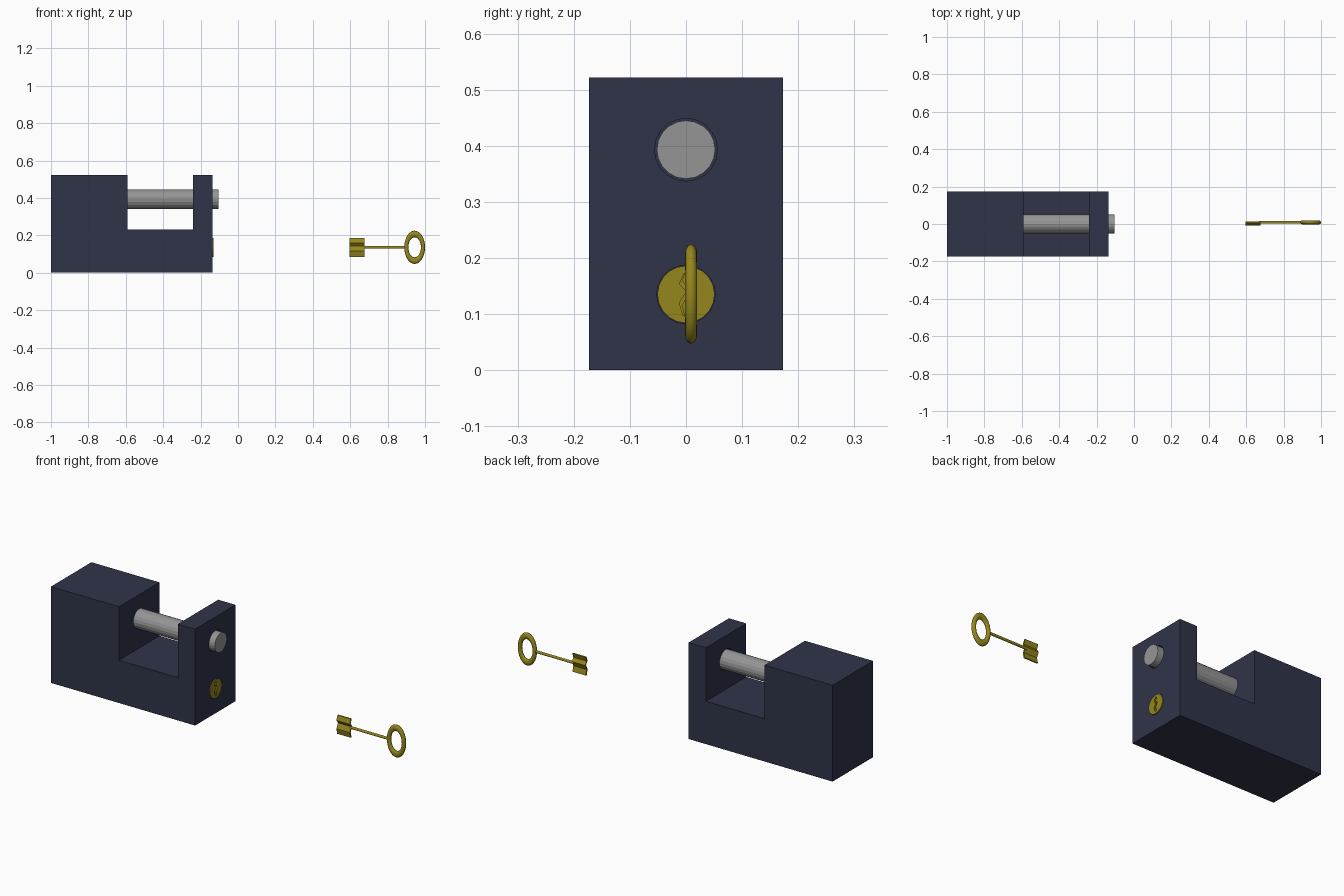
import bpy, bmesh, math
from mathutils import Matrix

if "Cube" in bpy.data.objects:
    bpy.data.objects.remove(bpy.data.objects["Cube"])


def material(name, color):
    m = bpy.data.materials.new(name)
    m.diffuse_color = color
    m.use_nodes = True
    m.node_tree.nodes["Principled BSDF"].inputs["Base Color"].default_value = m.diffuse_color
    return m


NAVY = material("dark_blue_paint", (0.028, 0.034, 0.066, 1))
BRASS = material("brass", (0.30, 0.24, 0.012, 1))
STEEL = material("dull_steel", (0.30, 0.30, 0.30, 1))


def finish(name, bm, mat=None):
    bmesh.ops.recalc_face_normals(bm, faces=bm.faces)
    me = bpy.data.meshes.new(name)
    bm.to_mesh(me)
    bm.free()
    ob = bpy.data.objects.new(name, me)
    bpy.context.collection.objects.link(ob)
    if mat:
        me.materials.append(mat)
    return ob


def prism(name, points, direction, mat=None):
    """Closed 3D outline extruded along direction."""
    bm = bmesh.new()
    face = bm.faces.new([bm.verts.new(p) for p in points])
    res = bmesh.ops.extrude_face_region(bm, geom=[face])
    verts = [v for v in res["geom"] if isinstance(v, bmesh.types.BMVert)]
    bmesh.ops.translate(bm, verts=verts, vec=direction)
    return finish(name, bm, mat)


def rod(name, x0, x1, y, z, radius, mat=None, sides=20):
    """Cylinder lying along x."""
    bm = bmesh.new()
    place = Matrix.Translation(((x0 + x1) / 2, y, z)) @ Matrix.Rotation(math.pi / 2, 4, 'Y')
    bmesh.ops.create_cone(bm, cap_ends=True, segments=sides, radius1=radius,
                          radius2=radius, depth=x1 - x0, matrix=place)
    return finish(name, bm, mat)


def cut(target, cutter):
    cutter.hide_render = True
    cutter.data.materials.clear()
    cutter.data.materials.append(target.data.materials[0])
    mod = target.modifiers.new("cut", 'BOOLEAN')
    mod.operation, mod.solver, mod.object = 'DIFFERENCE', 'EXACT', cutter
    bpy.context.view_layer.objects.active = target
    bpy.ops.object.modifier_apply(modifier=mod.name)
    bpy.data.objects.remove(cutter, do_unlink=True)


def zigzag(x, half, y_shift=0.0):
    """Wavy key section: centreline in (y, z), thickened in y."""
    line = [(0.006, 0.185), (-0.003, 0.160), (0.010, 0.142),
            (-0.003, 0.115), (0.004, 0.085)]
    right = [(x, y + y_shift + half, z) for y, z in line]
    left = [(x, y + y_shift - half, z) for y, z in reversed(line)]
    return right + left


# U-shaped lock body
W = 0.173
profile = [(-1, 0), (-0.136, 0), (-0.136, 0.522), (-0.24, 0.522),
           (-0.24, 0.232), (-0.592, 0.232), (-0.592, 0.522), (-1, 0.522)]
body = prism("lock_body", [(x, -W, z) for x, z in profile], (0, 2 * W, 0), NAVY)
cut(body, rod("bolt_hole", -0.30, -0.05, 0, 0.393, 0.056))
cut(body, rod("plug_hole", -0.25, -0.05, 0, 0.135, 0.052))

# Sliding steel bolt
rod("bolt", -0.62, -0.103, 0, 0.393, 0.052, STEEL)

# Brass plug with keyway
plug = rod("lock_plug", -0.25, -0.132, 0, 0.135, 0.051, BRASS)
keyway = prism("keyway", [(x, y, 0.135 + (z - 0.135) * 0.75)
                          for x, y, z in zigzag(-0.22, 0.006, -0.003)], (0.15, 0, 0))
cut(plug, keyway)

# Key: bit, shaft and oval bow
prism("key_bit", zigzag(0.595, 0.004), (0.08, 0, 0), BRASS)
rod("key_shaft", 0.665, 0.90, 0.009, 0.136, 0.007, BRASS, 12)
bpy.ops.mesh.primitive_torus_add(major_radius=0.0445, minor_radius=0.011,
                                 major_segments=32, minor_segments=12,
                                 location=(0.9445, 0.009, 0.136),
                                 rotation=(math.pi / 2, 0, 0))
bow = bpy.context.object
bow.name = "key_bow"
bow.scale = (1, 1.6, 1)
bow.data.materials.append(BRASS)
bpy.ops.object.shade_smooth_by_angle(angle=math.radians(40))
